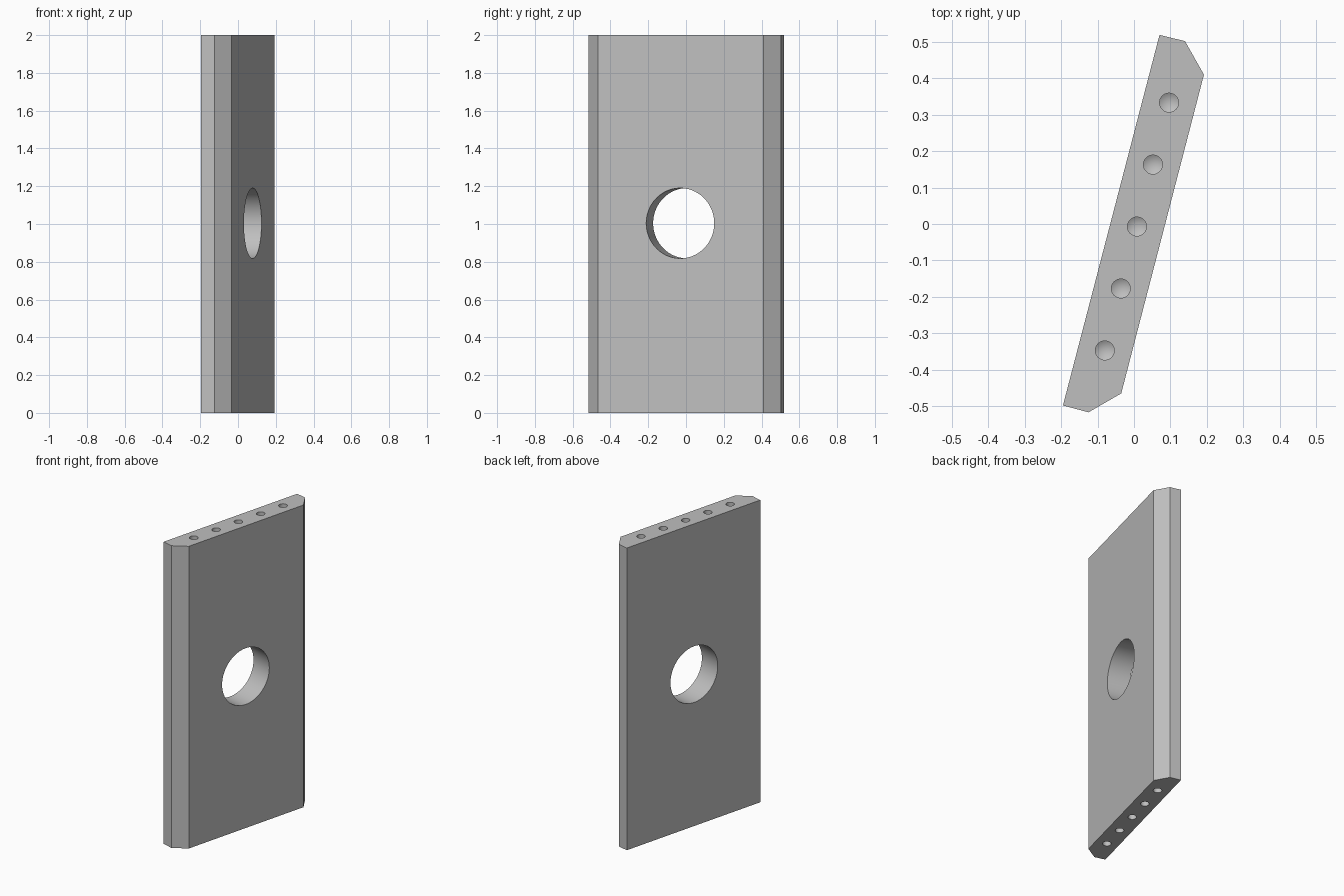
import bpy, bmesh, math
from mathutils import Matrix, Vector

cube = bpy.data.objects.get("Cube")
if cube:
    bpy.data.objects.remove(cube, do_unlink=True)

HEIGHT = 2.0
DRILL_R, DRILL_DEPTH = 0.026, 0.2
BORE_R = 0.186

# Plain grey metal
grey = bpy.data.materials.new("plain grey")
grey.use_nodes = True
colour = (0.52, 0.52, 0.52, 1)
grey.diffuse_color = colour
grey.node_tree.nodes["Principled BSDF"].inputs["Base Color"].default_value = colour


def make_object(name, bm):
    bmesh.ops.recalc_face_normals(bm, faces=bm.faces)
    mesh = bpy.data.meshes.new(name)
    bm.to_mesh(mesh)
    bm.free()
    mesh.materials.append(grey)
    obj = bpy.data.objects.new(name, mesh)
    bpy.context.collection.objects.link(obj)
    return obj


# Slanted slab with bevelled long edges, extruded from its plan outline
outline = [(-0.195, -0.498), (-0.125, -0.517), (-0.035, -0.465),
           (0.192, 0.41), (0.14, 0.502), (0.07, 0.519)]
bm = bmesh.new()
base = bm.faces.new([bm.verts.new((x, y, 0)) for x, y in outline])
grown = bmesh.ops.extrude_face_region(bm, geom=[base], use_keep_orig=True)
bmesh.ops.translate(bm, vec=(0, 0, HEIGHT),
                    verts=[g for g in grown["geom"] if isinstance(g, bmesh.types.BMVert)])
slab = make_object("bevelled_plate", bm)

along = Vector((0.251, 0.968, 0)).normalized()
across = Vector((along.y, -along.x, 0))

# Round bore straight through the broad faces
bm = bmesh.new()
turn = across.to_track_quat('Z', 'Y').to_matrix().to_4x4()
bmesh.ops.create_cone(bm, cap_ends=True, segments=96, radius1=BORE_R, radius2=BORE_R,
                      depth=0.6, matrix=Matrix.Translation((0.006, -0.012, 1.004)) @ turn)

# Rows of cone-tipped drill holes in both ends
tip = DRILL_R * 0.6
for end, sign in ((HEIGHT, 1), (0, -1)):
    for i in range(-2, 3):
        centre = Vector((0.008, -0.007, 0)) + along * (0.1757 * i)
        rings = []
        for z in (0.1, -DRILL_DEPTH):
            rings.append([bm.verts.new((centre.x + DRILL_R * math.cos(a),
                                        centre.y + DRILL_R * math.sin(a), end + sign * z))
                          for a in (math.tau * k / 32 for k in range(32))])
        apex = bm.verts.new((centre.x, centre.y, end - sign * (DRILL_DEPTH + tip)))
        bm.faces.new(rings[0])
        for k in range(32):
            n = (k + 1) % 32
            bm.faces.new((rings[0][k], rings[0][n], rings[1][n], rings[1][k]))
            bm.faces.new((rings[1][k], rings[1][n], apex))
cutter = make_object("hole_cutter", bm)
cutter.hide_render = True

# Cut the holes, then discard the cutter
cut = slab.modifiers.new("holes", 'BOOLEAN')
cut.operation = 'DIFFERENCE'
cut.solver = 'EXACT'
cut.object = cutter
bpy.ops.object.select_all(action='DESELECT')
slab.select_set(True)
bpy.context.view_layer.objects.active = slab
bpy.ops.object.modifier_apply(modifier=cut.name)
bpy.data.objects.remove(cutter, do_unlink=True)
bpy.ops.object.shade_smooth_by_angle(angle=math.radians(25))
